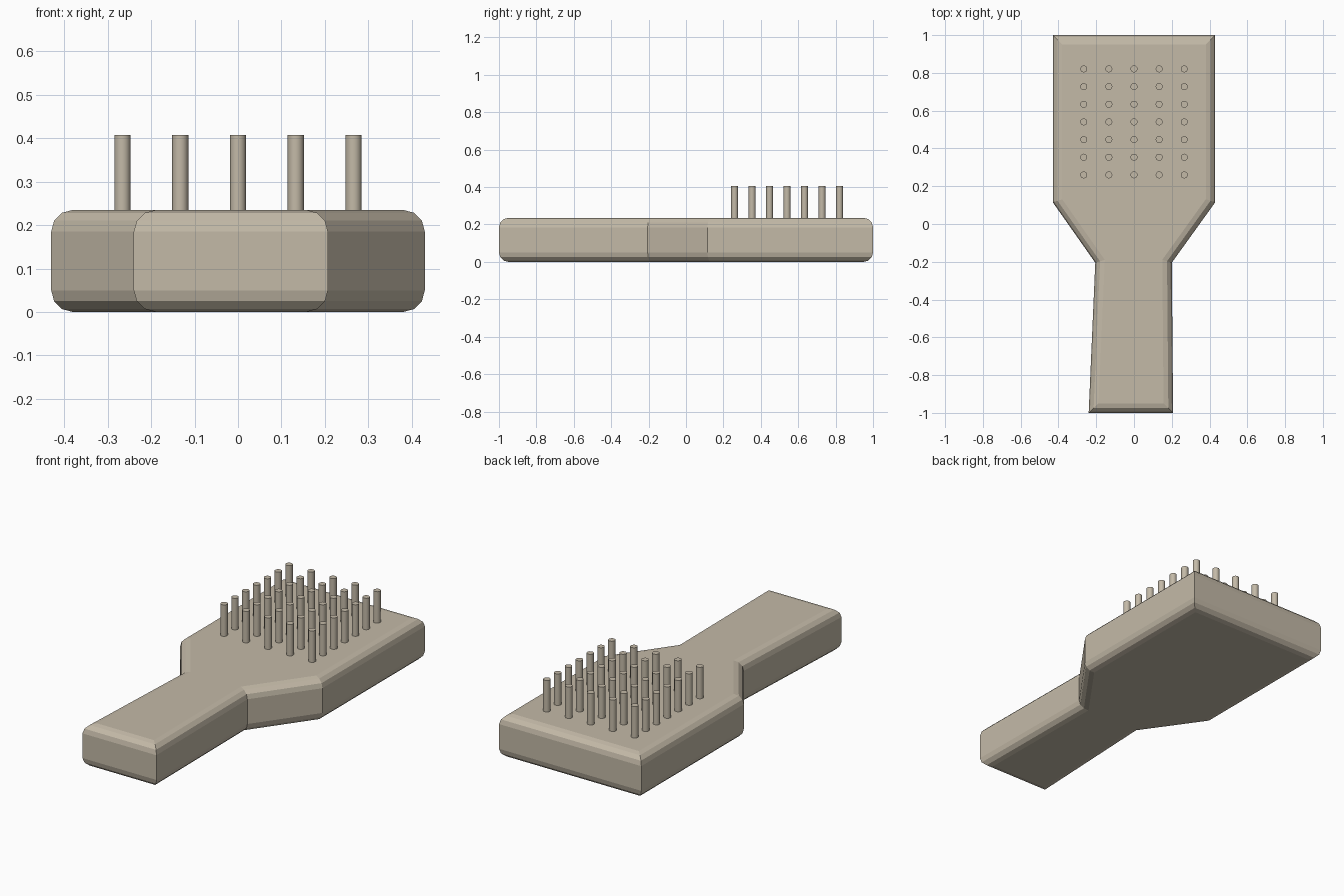
import bpy
import bmesh

cube = bpy.data.objects.get("Cube")
if cube:
    bpy.data.objects.remove(cube, do_unlink=True)

THICK = 0.235
BEVEL = 0.05

tan = bpy.data.materials.new("warm_tan")
tan.use_nodes = True
colour = (0.55, 0.49, 0.39, 1)
tan.diffuse_color = colour
tan.node_tree.nodes["Principled BSDF"].inputs["Base Color"].default_value = colour


def make_object(name, bm):
    bmesh.ops.recalc_face_normals(bm, faces=bm.faces)
    mesh = bpy.data.meshes.new(name)
    bm.to_mesh(mesh)
    bm.free()
    mesh.materials.append(tan)
    obj = bpy.data.objects.new(name, mesh)
    bpy.context.collection.objects.link(obj)
    return obj


# Paddle and handle: extruded outline with rounded top and bottom rims
outline = [(-0.43, 1), (-0.43, 0.115), (-0.205, -0.205), (-0.24, -1),
           (0.207, -1), (0.2, -0.205), (0.43, 0.115), (0.43, 1)]
bm = bmesh.new()
base = bm.faces.new([bm.verts.new((x, y, 0)) for x, y in outline])
geom = bmesh.ops.extrude_face_region(bm, geom=[base], use_keep_orig=True)["geom"]
for v in geom:
    if isinstance(v, bmesh.types.BMVert):
        v.co.z = THICK
bmesh.ops.recalc_face_normals(bm, faces=bm.faces)
rims = [e for e in bm.edges if abs(e.verts[0].co.z - e.verts[1].co.z) < 0.01]
bmesh.ops.bevel(bm, geom=rims, offset=BEVEL, offset_type='OFFSET',
                segments=3, profile=0.5, affect='EDGES')
make_object("brush_body", bm)

# Bristles: grid of round pegs rising from the paddle
for row in range(7):
    for col in range(5):
        bm = bmesh.new()
        bmesh.ops.create_cone(bm, cap_ends=True, segments=16,
                              radius1=0.0185, radius2=0.0185, depth=0.207)
        bristle = make_object(f"bristle_{row + 1}_{col + 1}", bm)
        bristle.location = ((col - 2) * 0.133, 0.26 + row * 0.0935, 0.3035)
        bpy.ops.object.select_all(action='DESELECT')
        bristle.select_set(True)
        bpy.context.view_layer.objects.active = bristle
        bpy.ops.object.shade_smooth_by_angle()
